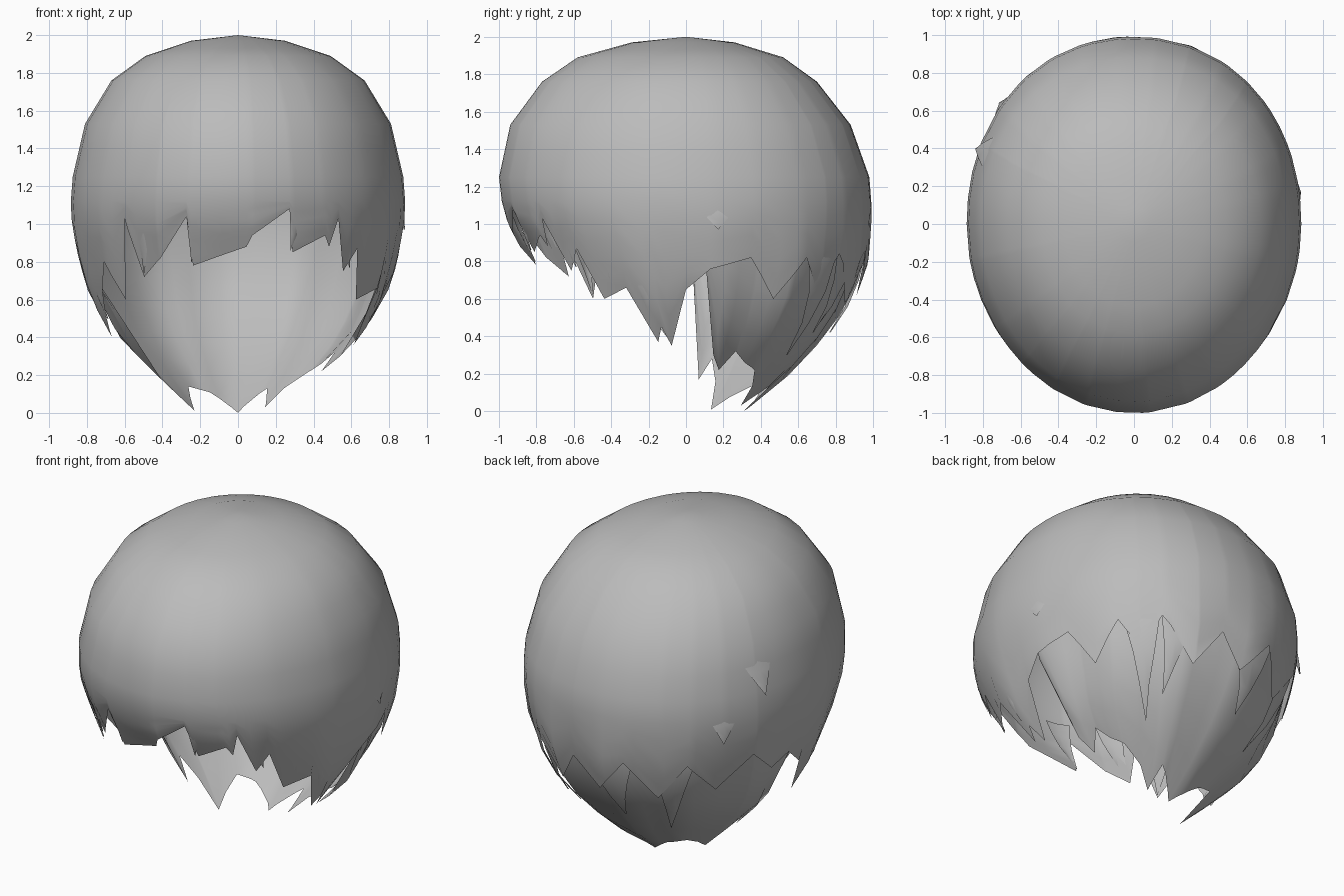
import bpy, bmesh, math
from math import sin, cos, radians

if "Cube" in bpy.data.objects:
    bpy.data.objects.remove(bpy.data.objects["Cube"])

hair_grey = bpy.data.materials.new("hair_grey")
hair_grey.use_nodes = True
hair_grey.diffuse_color = (0.5, 0.5, 0.5, 1)
hair_grey.node_tree.nodes["Principled BSDF"].inputs["Base Color"].default_value = (0.5, 0.5, 0.5, 1)

# Head outline: height, then half width, front depth and back depth
OUTLINE = [(0, .24, .2, .32), (.2, .46, .42, .57), (.4, .67, .6, .76), (.6, .78, .75, .9),
           (.8, .84, .84, .97), (1, .88, .95, .99), (1.12, .885, .985, .99), (1.25, .875, 1, .98),
           (1.53, .81, .94, .88), (1.76, .67, .77, .7), (1.89, .49, .58, .52),
           (1.97, .25, .29, .26), (2, 0, 0, 0)]

# Hem lines: angle from the front towards the left side, then height
FRINGE = [(-97, .76), (-90, .65), (-80, .4), (-73, .52), (-66, .65), (-57, .8), (-49, .6),
          (-43, 1.03), (-38, .72), (-29, .82), (-18, 1.04), (-16.5, .78), (3, .88), (5, .94),
          (18, 1.08), (20, .85), (32, .94), (34, .88), (37, 1.03), (42, .75), (48, .87),
          (54, .6), (66, .66), (75, .37), (78, .45), (82, .35), (90, .65), (97, .76)]
BACK_FRINGE = [(110, .82), (120, .6), (130, .82), (139, .65), (147, .84), (161, .58),
               (172, .8), (182, .62), (194, .84), (207, .6), (219, .84), (231, .64), (245, .85), (255, .7)]
NAPE = [(96, .74), (102, .3), (107, .22), (113, .32), (120, .26), (128, .22), (139, .13), (148, .03),
        (157, .13), (180, 0), (205, .11), (222, .14), (247, .01), (253, .16), (258, .28), (263, .17), (268, .74)]


def lookup(table, key, column=1):
    """Straight-line interpolation in a table sorted by its first column."""
    if key <= table[0][0]:
        return table[0][column]
    for low, high in zip(table, table[1:]):
        if key <= high[0]:
            t = (key - low[0]) / (high[0] - low[0])
            return low[column] + t * (high[column] - low[column])
    return table[-1][column]


def on_head(angle, z, swell=1):
    """A point on the head, which is fuller at the back than an ellipse."""
    a = radians(angle)
    across, along = sin(a), -cos(a)
    depth = lookup(OUTLINE, z, 3 if along > 0 else 2)
    if along > 0:
        across = math.copysign(abs(across) ** .95, across)
        along = along ** .95
    return (lookup(OUTLINE, z) * across * swell, depth * along * swell, z)


def make_sheet(name, columns, closed=False):
    """Join columns of points into one smooth sheet of hair."""
    bm = bmesh.new()
    grid = [[bm.verts.new(p) for p in column] for column in columns]
    pairs = list(zip(grid, grid[1:]))
    if closed:
        pairs.append((grid[-1], grid[0]))
    for left, right in pairs:
        for i in range(len(left) - 1):
            bm.faces.new((left[i], left[i + 1], right[i + 1], right[i]))
    bmesh.ops.remove_doubles(bm, verts=bm.verts, dist=0.0005)
    bmesh.ops.recalc_face_normals(bm, faces=bm.faces)
    mesh = bpy.data.meshes.new(name)
    bm.to_mesh(mesh)
    bm.free()
    mesh.materials.append(hair_grey)
    mesh.shade_smooth()
    obj = bpy.data.objects.new(name, mesh)
    bpy.context.collection.objects.link(obj)


def hanging(hem, top_rows, swell, steps, ripple):
    """Columns that follow the head, rippling into locks, and end on a jagged hem."""
    start, end = hem[0][0], hem[-1][0]
    angles = {a for a, z in hem} | {a for a in range(-90, 270, 12) if start < a < end}
    columns = []
    for angle in sorted(angles):
        bottom, low = lookup(hem, angle), top_rows[-1]
        heights = top_rows + [low + (bottom - low) * i / steps for i in range(1, steps + 1)]
        wave = ripple * sin(radians(angle * 12))
        columns.append([on_head(angle, z, swell + wave * min(1, max(0, (1.1 - z) * 3))) for z in heights])
    return columns


def make_lock(name, angle, half_width, top, tip, lift, lean=0):
    """A pointed lock, rooted under the surface and lifting towards its tip."""
    columns = []
    for side in (-1, 0, 1):
        column = []
        for i in range(5):
            t = i / 4
            swell = .975 + (lift - .975) * t + (.008 if side == 0 else 0)
            column.append(on_head(angle + lean * t + side * half_width * (1 - t),
                                  top + (tip - top) * t, swell))
        columns.append(column)
    make_sheet(name, columns)


# Crown and outer layer with its jagged hem
crown_rows = [2, 1.99, 1.97, 1.93, 1.89, 1.83, 1.76, 1.65, 1.53, 1.39, 1.25, 1.12]
make_sheet("hair_cap", hanging(FRINGE + BACK_FRINGE, crown_rows, 1, 5, .012), closed=True)

# Long layer that curls under at the nape
make_sheet("nape_layer", hanging(NAPE, [1.15, 1], .965, 6, .02))

# Loose locks in the fringe, at the sides and over the back
LOCKS = [("fringe", -52, 7, 1.1, .62, 1.0, 3), ("fringe", -34, 5, 1.15, .74, 1.0, -3),
         ("fringe", -14, 5, 1.15, .8, 1.0, -3), ("fringe", 23, 5, 1.2, .86, 1.0, -4),
         ("fringe", 42, 5, 1.1, .77, 1.0, 3), ("side", 57, 7, 1.0, .68, .99, 3),
         ("side", -70, 8, .95, .5, .99, -3), ("side", 70, 7, .95, .5, .99, 4),
         ("side", 99, 9, 1.15, .97, 1.015, 0), ("side", 246, 9, 1.5, 1.23, 1.03, 2),
         ("side", 232, 8, 1.2, .97, 1.02, 0), ("back", 138, 9, .98, .3, 1.01, 4),
         ("back", 155, 9, .98, .42, 1.0, -5), ("back", 215, 10, .98, .32, 1.01, -4),
         ("back", 186, 14, .98, .42, 1.0, 3)]
for number, (place, *shape) in enumerate(LOCKS, 1):
    make_lock(f"{place}_lock_{number}", *shape)
